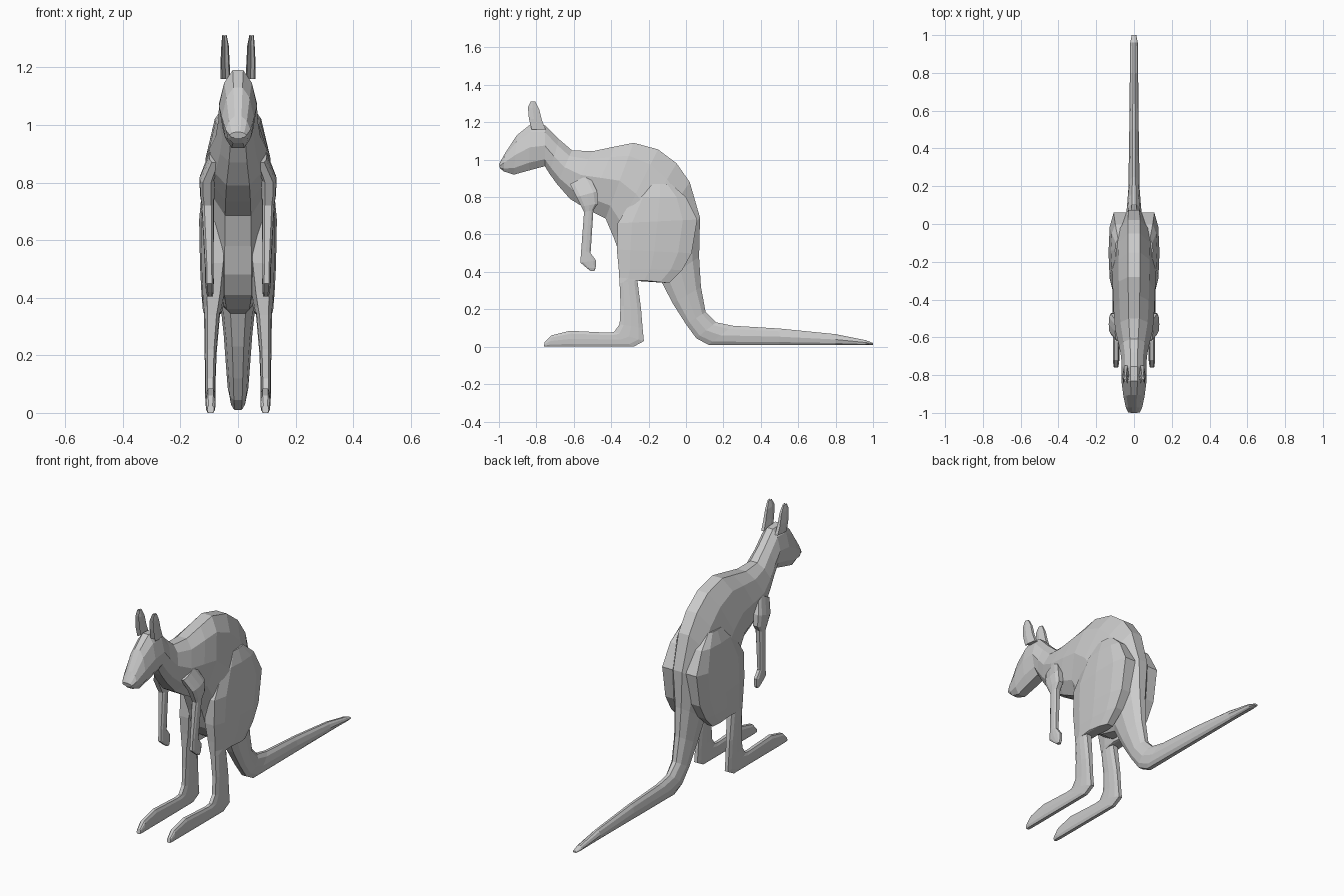
import bpy, bmesh

# Half cross-sections: (sideways 0..1, from first edge 0..1 to second edge)
BODY = [(.28, 0), (.72, .17), (1, .5), (.8, .83), (.4, 1)]
LIMB = [(.55, 0), (.9, .18), (1, .5), (.9, .82), (.55, 1)]
EAR = [(0, .45), (.75, .0), (1, .4), (.5, 1)]


def loft(name, half, sections, mirror=False):
    """Skin rings; each section is (y1, z1, y2, z2, centre x, half width)."""
    bm = bmesh.new()
    outline = half + [(-u, v) for u, v in reversed(half) if u]
    rings = []
    for y1, z1, y2, z2, cx, w in sections:
        rings.append([bm.verts.new((cx + u * w, y1 + (y2 - y1) * v, z1 + (z2 - z1) * v))
                      for u, v in outline])
    n = len(outline)
    for a, b in zip(rings, rings[1:]):
        for i in range(n):
            j = (i + 1) % n
            bm.faces.new((a[i], a[j], b[j], b[i]))
    bm.faces.new(rings[0])
    bm.faces.new(rings[-1])
    bmesh.ops.recalc_face_normals(bm, faces=bm.faces)
    mesh = bpy.data.meshes.new(name)
    bm.to_mesh(mesh)
    bm.free()
    obj = bpy.data.objects.new(name, mesh)
    bpy.context.collection.objects.link(obj)
    if mirror:
        obj.modifiers.new("mirror", 'MIRROR')
    return obj


# Head, neck, torso: back edge, belly edge, half width
torso = [
    (-1.0, .975, -.995, .955, .03), (-.97, 1.03, -.975, .937, .043),
    (-.905, 1.13, -.92, .92, .056), (-.83, 1.19, -.84, .942, .066),
    (-.755, 1.185, -.755, .965, .066), (-.68, 1.11, -.73, .925, .068),
    (-.61, 1.05, -.69, .87, .078), (-.5, 1.045, -.62, .79, .1),
    (-.38, 1.07, -.53, .735, .108), (-.28, 1.09, -.43, .685, .112),
    (-.15, 1.055, -.385, .58, .115), (-.05, .98, -.35, .48, .118),
    (.02, .88, -.3, .41, .118), (.075, .69, -.22, .36, .1),
]
# Tail continuing from the rump
tail = [
    (.07, .48, -.13, .345, .065), (.08, .32, -.07, .23, .05),
    (.105, .185, 0, .12, .041), (.16, .13, .055, .045, .036),
    (.25, .112, .12, .01, .03), (.5, .097, .5, .01, .025),
    (.8, .067, .8, .01, .022), (.96, .035, .96, .01, .02),
    (1.0, .02, 1.0, .01, .012),
]
loft("body_and_tail", BODY, [(a, b, c, d, 0, w) for a, b, c, d, w in torso + tail])

# Haunch, shin and long foot
loft("hind_leg", LIMB, [
    (-.2, .87, -.08, .87, .065, .035), (-.28, .8, 0, .8, .07, .053),
    (-.365, .66, .06, .68, .075, .06), (-.37, .52, .03, .5, .08, .052),
    (-.36, .42, -.02, .41, .085, .042), (-.357, .37, -.09, .34, .088, .034),
    (-.355, .34, -.26, .355, .09, .028), (-.35, .22, -.24, .2, .095, .021),
    (-.355, .12, -.232, .1, .096, .018), (-.385, .078, -.225, .03, .096, .018),
    (-.42, .075, -.28, 0, .096, .017), (-.62, .085, -.6, 0, .095, .017),
    (-.72, .06, -.73, 0, .095, .017), (-.755, .025, -.76, 0, .095, .012),
], mirror=True)

# Shoulder, forearm and paw
loft("arm", LIMB, [
    (-.62, .87, -.52, .92, .08, .02), (-.585, .8, -.475, .83, .108, .026),
    (-.56, .75, -.47, .765, .107, .025), (-.545, .72, -.495, .73, .105, .022),
    (-.56, .52, -.51, .5, .1, .015), (-.565, .45, -.48, .46, .099, .015),
    (-.53, .42, -.483, .42, .098, .013), (-.51, .405, -.49, .405, .097, .01),
], mirror=True)

# Upright cupped ears
loft("ear", EAR, [
    (-.825, 1.16, -.75, 1.16, .043, .017), (-.84, 1.22, -.77, 1.21, .045, .016),
    (-.845, 1.28, -.785, 1.27, .045, .013), (-.83, 1.312, -.805, 1.31, .047, .008),
], mirror=True)
